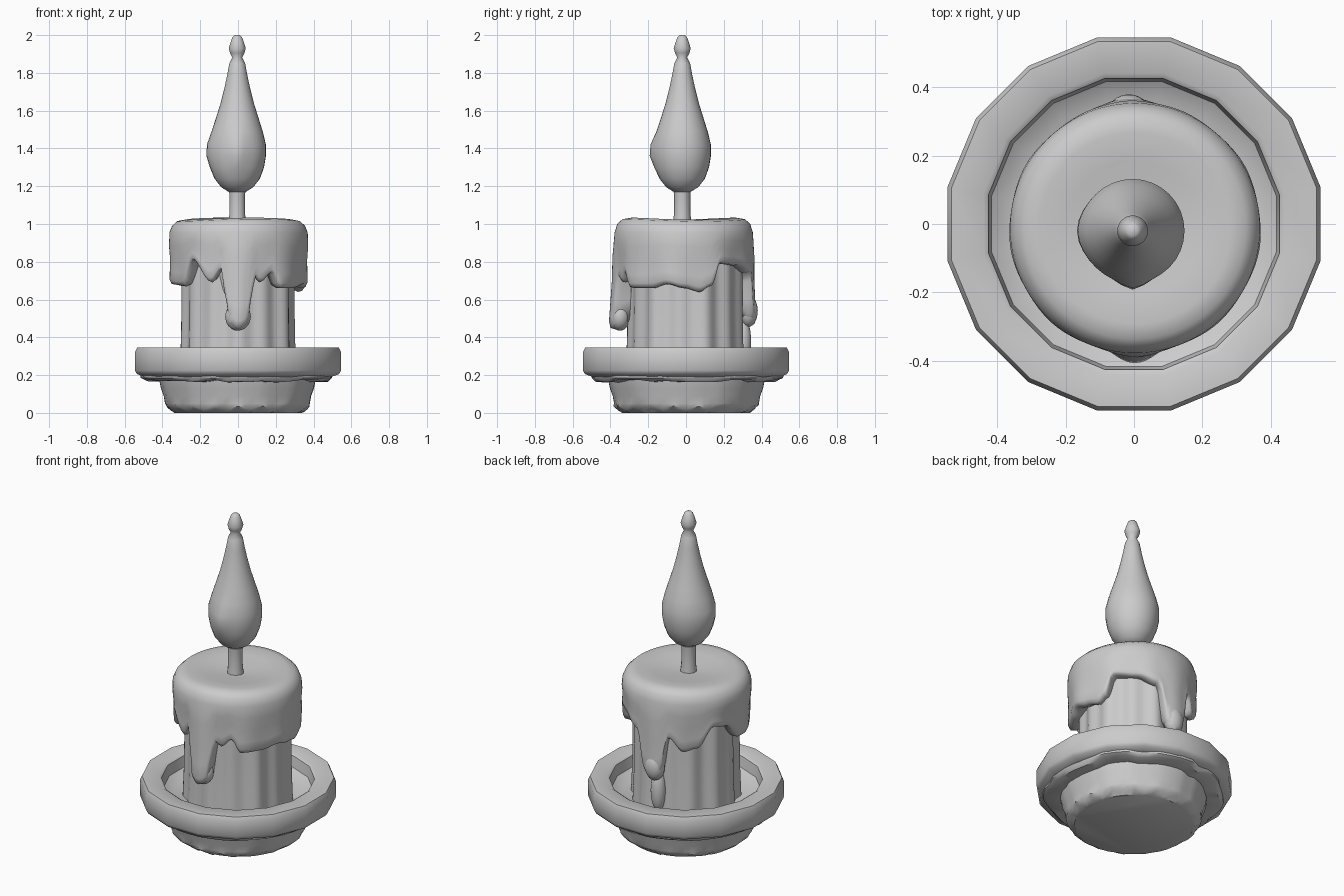
import bpy, bmesh, math, random
from mathutils import Vector

random.seed(4)
if "Cube" in bpy.data.objects:
    bpy.data.objects.remove(bpy.data.objects["Cube"])

GREY = (0.6, 0.6, 0.6, 1)
mat = bpy.data.materials.new("plain grey")
mat.use_nodes = True
mat.diffuse_color = GREY
mat.node_tree.nodes["Principled BSDF"].inputs["Base Color"].default_value = GREY


def lathe(name, profile, sides, centre=(0, 0), shape=None, phase=0.0, sharp=40):
    """Spin (radius, z) points; shape(angle, row, r, z) may alter each point.
    Angle 0 faces the front and grows towards +x."""
    bm = bmesh.new()
    rows = []
    for i, (r, z) in enumerate(profile):
        row = []
        for k in range(sides):
            a = 2 * math.pi * (k + phase) / sides
            rr, zz = shape(a, i, r, z) if shape else (r, z)
            row.append(bm.verts.new((centre[0] + rr * math.sin(a),
                                     centre[1] - rr * math.cos(a), zz)))
        rows.append(row)
    for lo, hi in zip(rows, rows[1:]):
        for k in range(sides):
            n = (k + 1) % sides
            bm.faces.new((lo[k], lo[n], hi[n], hi[k]))
    bm.faces.new(rows[0][::-1])
    bm.faces.new(rows[-1])
    return finish(name, bm, sharp)


def finish(name, bm, sharp=40):
    bmesh.ops.recalc_face_normals(bm, faces=bm.faces)
    mesh = bpy.data.meshes.new(name)
    bm.to_mesh(mesh)
    bm.free()
    mesh.materials.append(mat)
    obj = bpy.data.objects.new(name, mesh)
    bpy.context.collection.objects.link(obj)
    bpy.ops.object.select_all(action="DESELECT")
    obj.select_set(True)
    bpy.context.view_layer.objects.active = obj
    bpy.ops.object.shade_smooth_by_angle(angle=math.radians(sharp))
    return obj


def blob(name, centre, size):
    bm = bmesh.new()
    bmesh.ops.create_icosphere(bm, subdivisions=3, radius=1)
    for v in bm.verts:
        v.co = Vector(c + s * p for c, s, p in zip(centre, size, v.co))
    return finish(name, bm, 60)


def bump(a, where, width):
    """Soft bump, 1 at the given angle in degrees."""
    d = (math.degrees(a) - where + 180) % 360 - 180
    return math.exp(-(d / width) ** 2)


# Dish with a thick faceted rim and a sunken floor
lathe("dish", [(0.40, 0.17), (0.50, 0.19), (0.545, 0.205), (0.557, 0.225),
               (0.557, 0.32), (0.545, 0.345), (0.45, 0.345), (0.435, 0.335),
               (0.425, 0.27), (0.37, 0.235), (0.02, 0.23)],
      16, phase=0.5, sharp=45)

# Ragged lip under the rim
jag = [random.uniform(-1, 1) for _ in range(48)]


def ragged(a, i, r, z):
    j = jag[int(a / math.tau * 48) % 48]
    return r + 0.012 * j, z + (0.008 * j if i < 2 else 0)


lathe("under_lip", [(0.39, 0.168), (0.485, 0.17), (0.505, 0.185), (0.51, 0.215)],
      48, shape=ragged)


# Foot with a scalloped lower edge
def scalloped(a, i, r, z):
    j = jag[int(a / math.tau * 48) % 48]
    wave = math.cos(18 * a)
    if i in (1, 2):
        return r + 0.01 * wave, z + 0.009 * (1 + wave) + 0.004 * j
    return r + 0.004 * j, z


lathe("foot", [(0.335, 0.0), (0.355, 0.004), (0.375, 0.02), (0.383, 0.05),
               (0.39, 0.09), (0.405, 0.13), (0.415, 0.18)], 72, shape=scalloped)


# Fluted candle body
def fluted(a, i, r, z):
    return r + 0.009 * math.cos(13 * a) + 0.006 * math.sin(7 * a + 1), z


lathe("candle_body", [(0.305, 0.22), (0.298, 0.4), (0.295, 0.6), (0.295, 0.9)],
      104, centre=(0.003, 0), shape=fluted, sharp=60)

# Melted wax: height of the lower edge by angle in degrees
EDGE = [(0, .44), (7, .46), (11, .6), (14, .72), (20, .69), (30, .74), (38, .66),
        (60, .66), (75, .68), (90, .66), (105, .64), (115, .67), (122, .79),
        (145, .78), (165, .74), (174, .5), (182, .46), (190, .5), (198, .74),
        (212, .65), (225, .67), (240, .8), (255, .78), (270, .68), (303, .67),
        (318, .81), (335, .69), (345, .76), (349, .6), (353, .46), (360, .44)]


def edge_height(a):
    d = math.degrees(a) % 360
    for (a0, z0), (a1, z1) in zip(EDGE, EDGE[1:]):
        if a0 <= d <= a1:
            t = (d - a0) / (a1 - a0)
            return z0 + (z1 - z0) * t * t * (3 - 2 * t)


# The z of each side point is a fraction from the edge (0) to the shoulder (1)
SIDE = [(0.285, 0.06), (0.325, 0.0), (0.352, 0.02), (0.362, 0.09), (0.362, 0.25),
        (0.362, 0.5), (0.368, 0.75), (0.366, 1.0)]
TOP = [(0.352, 0.995), (0.325, 1.02), (0.28, 1.028), (0.2, 1.02),
       (0.1, 1.01), (0.03, 1.005)]


def melted(a, i, r, z):
    if i >= len(SIDE):
        return r, z + 0.006 * math.sin(2 * a + 1) * min(1, r / 0.3)
    low = edge_height(a)
    drip = bump(a, 0, 11) + bump(a, 182, 11)
    swell = 0.03 * drip * (1 - z) if i > 0 else 0
    ripple = 0.007 * math.cos(9 * a) * (1 - z) if i > 1 else 0
    return r + swell + ripple, low + (0.955 - low) * z


lathe("melted_wax", SIDE + TOP, 144, centre=(0.003, -0.012), shape=melted, sharp=70)

# Round drops at the ends of the long runs, and a last run down the back
blob("front_drop", (0, -0.35, 0.51), (0.068, 0.055, 0.075))
blob("back_drop", (-0.015, 0.33, 0.54), (0.06, 0.05, 0.085))
blob("back_run", (-0.02, 0.3, 0.38), (0.045, 0.045, 0.13))

# Wick
lathe("wick", [(0.05, 0.99), (0.043, 1.06), (0.043, 1.15), (0.05, 1.21)],
      10, centre=(-0.004, -0.02))


# Flame with a knob on its tip and small swellings low down
def flicker(a, i, r, z):
    low = math.exp(-((z - 1.38) / 0.07) ** 2)
    return r + low * (0.022 * bump(a, 0, 14) + 0.012 * bump(a, 270, 25)), z


lathe("flame", [(0.045, 1.17), (0.085, 1.195), (0.12, 1.24), (0.142, 1.3),
                (0.152, 1.36), (0.152, 1.42), (0.135, 1.49), (0.113, 1.56),
                (0.088, 1.64), (0.068, 1.72), (0.053, 1.79), (0.042, 1.85),
                (0.026, 1.882), (0.038, 1.905), (0.045, 1.93), (0.036, 1.96),
                (0.025, 1.99), (0.014, 2.0)],
      32, centre=(-0.004, -0.02), shape=flicker, sharp=60)
